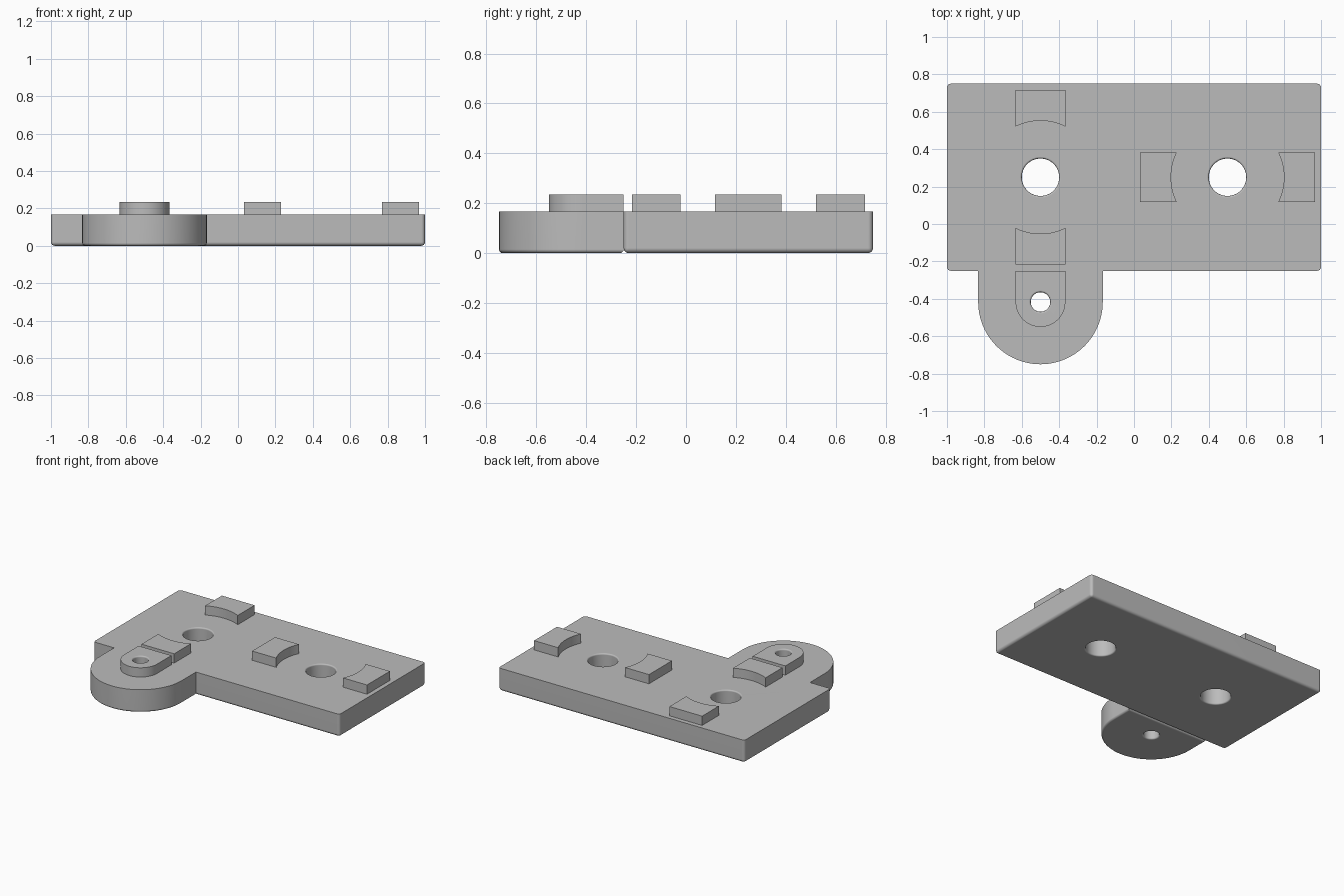
import bpy
import bmesh
from math import pi, sin, cos, asin

if "Cube" in bpy.data.objects:
    bpy.data.objects.remove(bpy.data.objects["Cube"], do_unlink=True)

# Dimensions
TOP, PAD_TOP = 0.167, 0.235
FRONT, BACK = -0.25, 0.75
HOLE_Y, LOBE_X, LOBE_Y = 0.25, -0.5, -0.417
PAD_HALF, PAD_INNER, PAD_OUTER = 0.133, 0.302, 0.467

grey = bpy.data.materials.new("plain grey")
grey.use_nodes = True
grey.diffuse_color = (0.5, 0.5, 0.5, 1)
bsdf = next(n for n in grey.node_tree.nodes if n.type == 'BSDF_PRINCIPLED')
bsdf.inputs["Base Color"].default_value = (0.5, 0.5, 0.5, 1)


def make_object(name, bm):
    bmesh.ops.recalc_face_normals(bm, faces=bm.faces)
    mesh = bpy.data.meshes.new(name)
    bm.to_mesh(mesh)
    bm.free()
    mesh.materials.append(grey)
    obj = bpy.data.objects.new(name, mesh)
    bpy.context.scene.collection.objects.link(obj)
    return obj


def prism(name, outline, z0, z1, fillet=0, round_sides=False):
    """Extrude an outline; optionally round its bottom and upright edges."""
    bm = bmesh.new()
    face = bm.faces.new([bm.verts.new((x, y, z0)) for x, y in outline])
    lid = bmesh.ops.extrude_face_region(bm, geom=[face], use_keep_orig=True)
    for v in lid["geom"]:
        if isinstance(v, bmesh.types.BMVert):
            v.co.z = z1
    bmesh.ops.recalc_face_normals(bm, faces=bm.faces)
    if fillet:
        def chosen(e):
            low = sum(v.co.z < z0 + 1e-4 for v in e.verts)
            return low == 2 or (low == 1 and round_sides)
        bmesh.ops.bevel(bm, geom=[e for e in bm.edges if chosen(e)], offset=fillet,
                        segments=4, profile=0.5, affect='EDGES')
    return make_object(name, bm)


def hole_cutter(x, y, r, z1, f=0.01, sides=64):
    """Round cutter flaring at both ends, so that the hole rims are rounded."""
    arc = [(r + f * (1 - cos(t)), f * sin(t)) for t in (i * pi / 8 for i in range(5))]
    profile = [(r + f, -0.05)] + [(q, f - h) for q, h in reversed(arc)]
    profile += [(q, z1 - f + h) for q, h in arc] + [(r + f, z1 + 0.05)]
    bm = bmesh.new()
    rings = [[bm.verts.new((x + q * cos(2 * pi * i / sides), y + q * sin(2 * pi * i / sides), z))
              for i in range(sides)] for q, z in profile]
    for a, b in zip(rings, rings[1:]):
        for i in range(sides):
            j = (i + 1) % sides
            bm.faces.new((a[i], a[j], b[j], b[i]))
    bm.faces.new(rings[0])
    bm.faces.new(rings[-1])
    cutter = make_object("hole_cutter", bm)
    cutter.hide_render = True
    return cutter


def drill(parts, cutters):
    for part in parts:
        for cutter in cutters:
            mod = part.modifiers.new("hole", 'BOOLEAN')
            mod.operation, mod.solver, mod.object = 'DIFFERENCE', 'EXACT', cutter
        bpy.context.view_layer.update()
        graph = bpy.context.evaluated_depsgraph_get()
        mesh = bpy.data.meshes.new_from_object(part.evaluated_get(graph))
        part.modifiers.clear()
        part.data = mesh
    for cutter in cutters:
        bpy.data.objects.remove(cutter, do_unlink=True)


def tongue(r, n=48):
    """Outline with a straight back edge and a round front."""
    arc = [(LOBE_X + r * cos(pi + pi * i / n), LOBE_Y + r * sin(pi + pi * i / n))
           for i in range(n + 1)]
    return [(LOBE_X - r, FRONT)] + arc + [(LOBE_X + r, FRONT)]


def arc_pad(name, cx, cy, dx, dy, n=16):
    """Block whose inner side is a concave arc about a hole centre."""
    half = asin(PAD_HALF / PAD_INNER)
    angles = [-half + 2 * half * i / n for i in range(n + 1)]
    local = [(PAD_INNER * cos(a), PAD_INNER * sin(a)) for a in angles]
    local += [(PAD_OUTER, PAD_HALF), (PAD_OUTER, -PAD_HALF)]
    outline = [(cx + u * dx - v * dy, cy + u * dy + v * dx) for u, v in local]
    return prism(name, outline, TOP, PAD_TOP)


# Main plate and front lobe
plate = prism("base_plate", [(-1, FRONT), (1, FRONT), (1, BACK), (-1, BACK)], 0, TOP, 0.02, True)
lobe = prism("front_lobe", tongue(0.333), 0, TOP, 0.015)
lobe_pad = prism("lobe_pad", tongue(PAD_HALF), TOP, PAD_TOP)

# Through holes
drill([plate], [hole_cutter(x, HOLE_Y, 0.1, TOP) for x in (-0.5, 0.5)])
drill([lobe, lobe_pad], [hole_cutter(LOBE_X, LOBE_Y, 0.052, PAD_TOP)])

# Raised pads either side of each large hole
pads = [
    arc_pad("back_pad", -0.5, HOLE_Y, 0, 1),
    arc_pad("front_pad", -0.5, HOLE_Y, 0, -1),
    arc_pad("left_outer_pad", 0.5, HOLE_Y, 1, 0),
    arc_pad("left_inner_pad", 0.5, HOLE_Y, -1, 0),
]

# Smooth the curves while the flat faces stay flat
for obj in [plate, lobe, lobe_pad] + pads:
    bpy.ops.object.select_all(action='DESELECT')
    obj.select_set(True)
    bpy.context.view_layer.objects.active = obj
    bpy.ops.object.shade_smooth_by_angle(angle=pi / 6)
    obj.modifiers.new("flat_face_normals", 'WEIGHTED_NORMAL').keep_sharp = True
